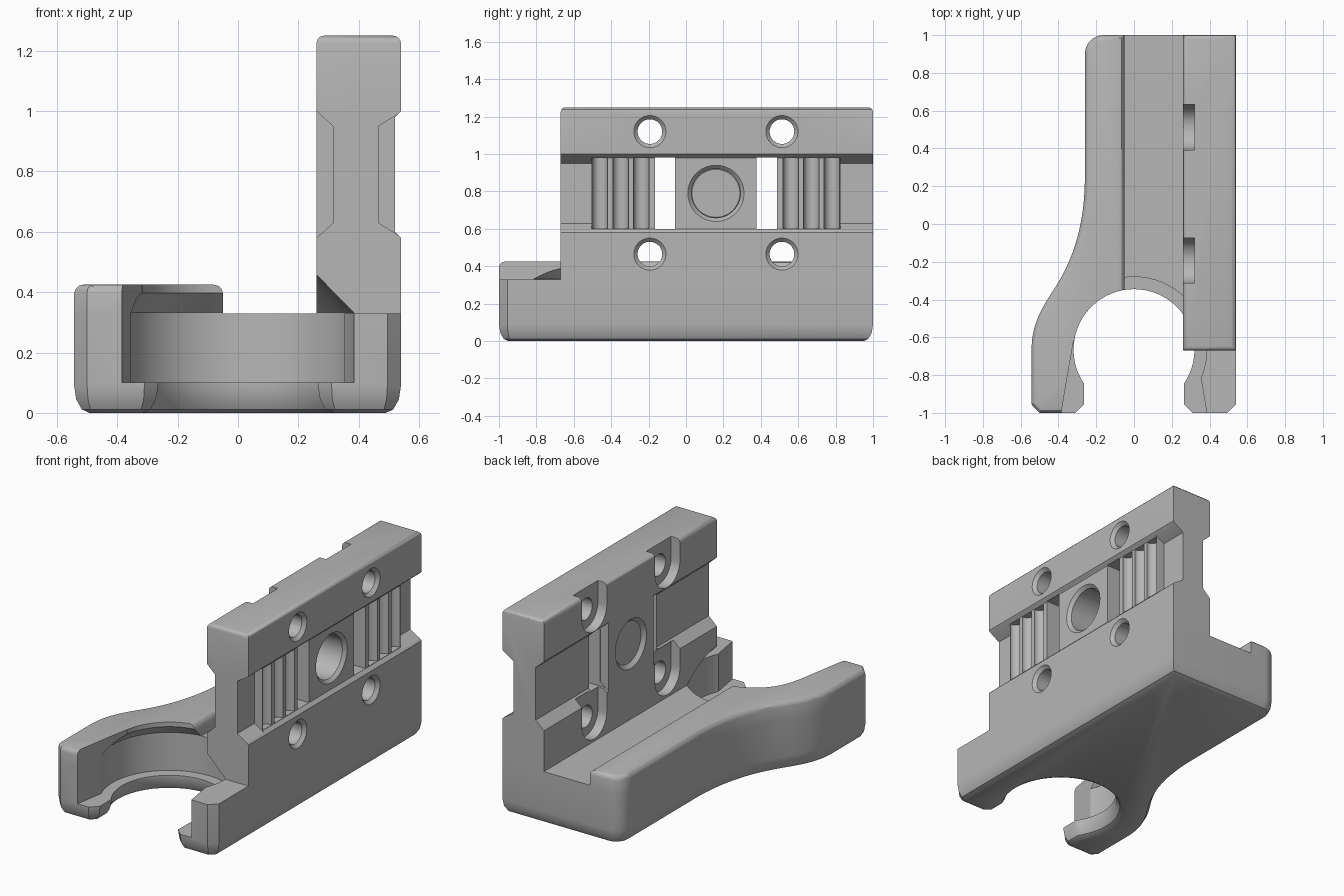
import bpy, bmesh
from math import sin, cos, radians
from mathutils import Vector
from mathutils.geometry import interpolate_bezier

old = bpy.data.objects.get("Cube")
if old:
    bpy.data.objects.remove(old, do_unlink=True)

grey = bpy.data.materials.new("plain grey")
grey.use_nodes = True
grey.diffuse_color = (0.47, 0.47, 0.47, 1)
grey.node_tree.nodes["Principled BSDF"].inputs["Base Color"].default_value = (0.47, 0.47, 0.47, 1)


def arc(cu, cv, r, a0, a1, n=24):
    """Points on an arc, angles in degrees."""
    angles = [radians(a0 + (a1 - a0) * i / n) for i in range(n + 1)]
    return [(cu + r * cos(a), cv + r * sin(a)) for a in angles]


def circle(cu, cv, r, n=64):
    return arc(cu, cv, r, 0, 360, n)[:-1]


def prism(name, pts, lo, hi, axis="z", end_pts=None, bevel=None, width=0.03, segments=3):
    """Extrude a 2D outline along an axis; end_pts gives a tapered far end."""
    place = {"x": lambda u, v, w: (w, u, v),
             "y": lambda u, v, w: (u, w, v),
             "z": lambda u, v, w: (u, v, w)}[axis]
    bm = bmesh.new()
    a = [bm.verts.new(place(u, v, lo)) for u, v in pts]
    b = [bm.verts.new(place(u, v, hi)) for u, v in (end_pts or pts)]
    bm.faces.new(a)
    bm.faces.new(b)
    for i in range(len(a)):
        j = (i + 1) % len(a)
        bm.faces.new((a[i], a[j], b[j], b[i]))
    bmesh.ops.recalc_face_normals(bm, faces=bm.faces)
    if bevel:
        edges = [e for e in bm.edges if all(bevel(v.co) for v in e.verts)]
        bmesh.ops.bevel(bm, geom=edges, offset=width, segments=segments,
                        profile=0.5, affect="EDGES", clamp_overlap=False)
    mesh = bpy.data.meshes.new(name)
    bm.to_mesh(mesh)
    bm.free()
    mesh.materials.append(grey)
    ob = bpy.data.objects.new(name, mesh)
    bpy.context.collection.objects.link(ob)
    return ob


def box(name, u0, u1, v0, v1, lo, hi, axis="x"):
    return prism(name, [(u0, v0), (u1, v0), (u1, v1), (u0, v1)], lo, hi, axis)


def cut(target, cutters):
    """Subtract the cutters from the target, one after another."""
    for c in cutters:
        c.hide_render = True
        m = target.modifiers.new("cut", "BOOLEAN")
        m.operation = "DIFFERENCE"
        m.solver = "EXACT"
        m.object = c
        bpy.context.view_layer.objects.active = target
        bpy.ops.object.modifier_apply(modifier=m.name)


def curve(*p):
    pts = interpolate_bezier(*[Vector((x, y, 0)) for x, y in p], 14)
    return [(q.x, q.y) for q in pts]


# Shared left side, from the rounded rear corner to the front
RING_Y = -0.665
left_side = (arc(-0.16, 0.9, 0.1, 90, 180, 8)
             + curve((-0.26, 0.25), (-0.26, -0.02), (-0.33, -0.2), (-0.42, -0.34))
             + curve((-0.42, -0.34), (-0.5, -0.46), (-0.543, -0.54), (-0.543, -0.68))[1:]
             + [(-0.543, -0.955), (-0.5, -1)])

# Base slab with the open ring and rounded underside
outline = ([(0.495, -1), (0.54, -0.955), (0.54, 1)] + left_side
           + [(-0.31, -1), (-0.265, -0.955)]
           + arc(0, RING_Y, 0.32, 214, -34, 48)
           + [(0.265, -0.955), (0.31, -1)])
base = prism("base", outline, 0, 0.33, bevel=lambda c: c.z < 0.01, width=0.05)
for v in base.data.vertices:
    if 0.001 < v.co.z < 0.06:
        v.co.z *= 1.8

# Raised side arm
arm = prism("side_arm", [(-0.05, 1)] + left_side + [(-0.05, -1)], 0.32, 0.425,
            bevel=lambda c: c.z > 0.42)

# Upright plate with a shallow front channel
profile = [(0.26, 0.25), (0.54, 0.25), (0.54, 0.58), (0.52, 0.6),
           (0.52, 0.98), (0.54, 1), (0.54, 1.25), (0.26, 1.25)]
plate = prism("upright_plate", profile, -0.67, 1, "y",
              bevel=lambda c: c.z > 1.2, width=0.025)

# Snap-in pocket, conical overhang and flared mouth
pocket = prism("pocket_cutter", circle(0, RING_Y, 0.385), 0.1, 0.332)
cone = prism("cone_cutter", circle(0, RING_Y, 0.385), 0.3315, 0.7,
             end_pts=circle(0, RING_Y, 0.02))
mouth = prism("mouth_cutter", [(0.399, -1.1), (0.385, -1), (0.355, -0.82), (0.3, -0.7),
                               (-0.32, -0.62), (-0.355, -0.82), (-0.385, -1),
                               (-0.399, -1.1)], 0.1, 0.7)
rim = prism("rim_cutter", circle(0, RING_Y, 0.32), 0.2, 0.6)
ring_cutters = [pocket, cone, mouth]
cut(base, ring_cutters)
cut(arm, ring_cutters + [rim])
cut(plate, ring_cutters[:2])

# Plate details, mirrored about the centre of the middle block
MID_Y, MID_Z = 0.16, 0.79
plate_cutters = []
for s in (-1, 1):
    def span(near, far):
        return sorted((MID_Y + s * near, MID_Y + s * far))

    # rear channel, end recess, window
    plate_cutters.append(prism("rear_channel_cutter",
                               [(0.25, 0.57), (0.315, 0.63), (0.315, 0.95), (0.25, 1.01)],
                               *span(0.216, 0.9), "y"))
    plate_cutters.append(prism("end_recess_cutter",
                               [(0.53, 0.59), (0.465, 0.63), (0.465, 0.95), (0.53, 0.99)],
                               *span(0.665, 0.9), "y"))
    plate_cutters.append(box("window_cutter", *span(0.218, 0.327), 0.6, 0.982, 0.2, 0.6))
    # vertical grip grooves
    for k in range(3):
        y = MID_Y + s * (0.4 + 0.11 * k)
        plate_cutters.append(prism("groove_cutter", circle(0.515, y, 0.042, 24), 0.602, 0.978))
    # bolt holes with countersinks and open-topped counterbores
    y = MID_Y + s * 0.353
    for z, top in ((0.465, 0.62), (1.12, 1.3)):
        u_shape = arc(y, z, 0.12, 180, 360, 24) + [(y + 0.12, top), (y - 0.12, top)]
        plate_cutters += [
            prism("counterbore_cutter", u_shape, 0.2, 0.32, "x"),
            prism("bolt_hole_cutter", circle(y, z, 0.066, 32), 0.3, 0.6, "x"),
            prism("countersink_cutter", circle(y, z, 0.064, 32), 0.518, 0.542, "x",
                  end_pts=circle(y, z, 0.088, 32))]

# Central bore with chamfers on both sides
plate_cutters += [
    prism("bore_cutter", circle(MID_Y, MID_Z, 0.131), 0.2, 0.6, "x"),
    prism("front_chamfer_cutter", circle(MID_Y, MID_Z, 0.128), 0.498, 0.522, "x",
          end_pts=circle(MID_Y, MID_Z, 0.152)),
    prism("rear_chamfer_cutter", circle(MID_Y, MID_Z, 0.152), 0.258, 0.282, "x",
          end_pts=circle(MID_Y, MID_Z, 0.128))]
cut(plate, plate_cutters)

# Remove the cutters and finish the shading
for c in ring_cutters + [rim] + plate_cutters:
    bpy.data.objects.remove(c, do_unlink=True)
for ob in (base, arm, plate):
    bpy.ops.object.select_all(action="DESELECT")
    ob.select_set(True)
    bpy.context.view_layer.objects.active = ob
    bpy.ops.object.shade_smooth_by_angle(angle=radians(30))
